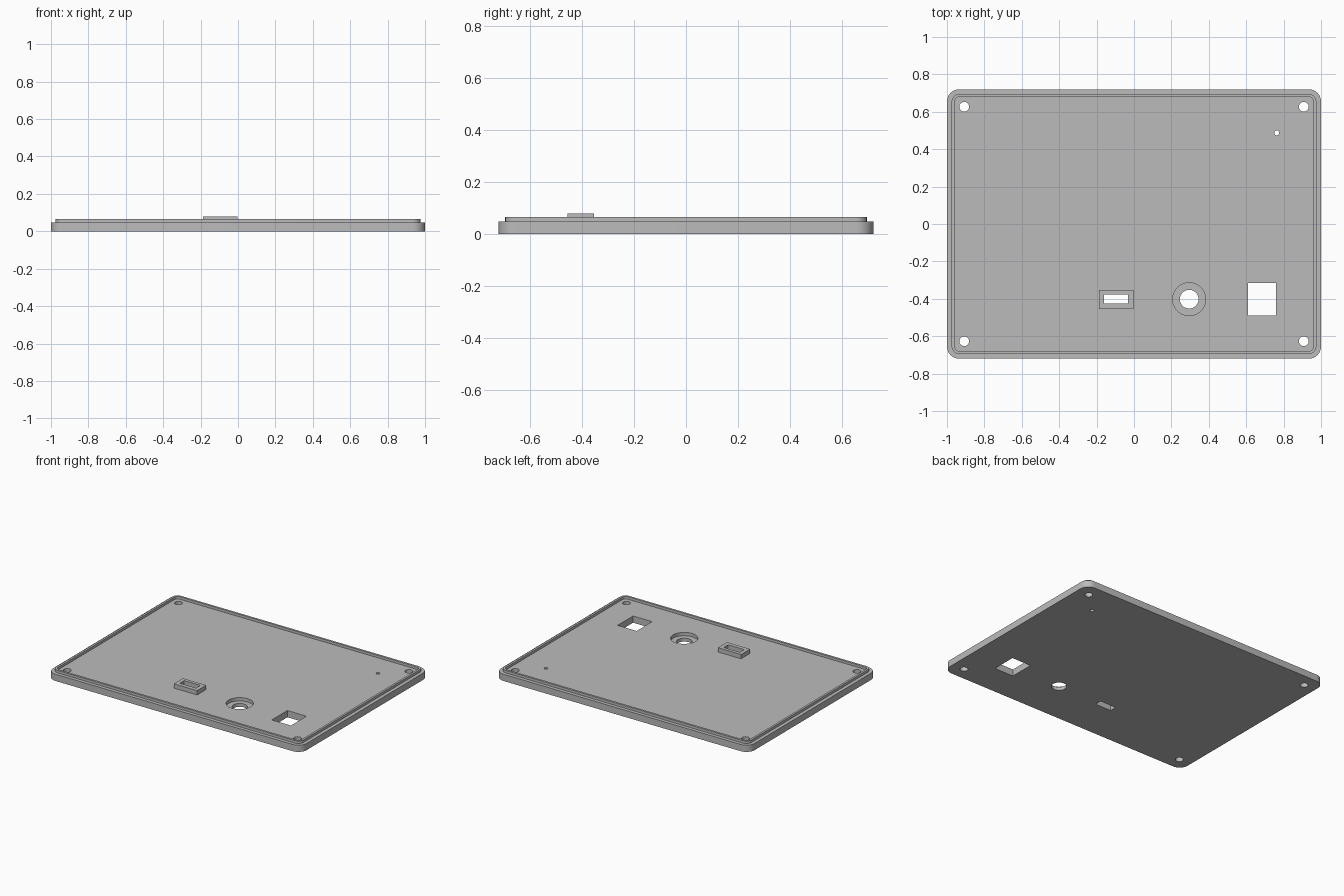
import bpy
import bmesh
from math import cos, sin, pi

if "Cube" in bpy.data.objects:
    bpy.data.objects.remove(bpy.data.objects["Cube"], do_unlink=True)

grey = bpy.data.materials.new("plain grey")
grey.use_nodes = True
COLOUR = (0.5, 0.5, 0.5, 1)
grey.diffuse_color = COLOUR
grey.node_tree.nodes["Principled BSDF"].inputs["Base Color"].default_value = COLOUR

FLOOR, LIP_TOP, BOSS_TOP = 0.048, 0.066, 0.079


def arc(cx, cy, r, start, sweep, steps):
    return [(cx + r * cos(start + sweep * i / steps),
             cy + r * sin(start + sweep * i / steps)) for i in range(steps + 1)]


def circle(cx, cy, r, sides=40):
    return arc(cx, cy, r, 0, 2 * pi, sides)[:-1]


def rectangle(x0, x1, y0, y1):
    return [(x0, y0), (x1, y0), (x1, y1), (x0, y1)]


def rounded(hx, hy, r):
    points = []
    for k, (sx, sy) in enumerate([(1, 1), (-1, 1), (-1, -1), (1, -1)]):
        points += arc(sx * (hx - r), sy * (hy - r), r, k * pi / 2, pi / 2, 10)
    return points


def prism(name, outline, z0, z1):
    bm = bmesh.new()
    base = bm.faces.new([bm.verts.new((x, y, z0)) for x, y in outline])
    top = bmesh.ops.extrude_face_region(bm, geom=[base])["geom"]
    bmesh.ops.translate(bm, vec=(0, 0, z1 - z0),
                        verts=[v for v in top if isinstance(v, bmesh.types.BMVert)])
    bmesh.ops.recalc_face_normals(bm, faces=bm.faces[:])
    mesh = bpy.data.meshes.new(name)
    bm.to_mesh(mesh)
    bm.free()
    mesh.materials.append(grey)
    obj = bpy.data.objects.new(name, mesh)
    bpy.context.collection.objects.link(obj)
    return obj


def activate(obj):
    bpy.ops.object.select_all(action="DESELECT")
    obj.select_set(True)
    bpy.context.view_layer.objects.active = obj


def cut(obj, outline, z0=-0.1, z1=0.2):
    cutter = prism("cutter", outline, z0, z1)
    cutter.hide_render = True
    activate(obj)
    mod = obj.modifiers.new("cut", "BOOLEAN")
    mod.operation = "DIFFERENCE"
    mod.solver = "EXACT"
    mod.object = cutter
    bpy.ops.object.modifier_apply(modifier=mod.name)
    bpy.data.objects.remove(cutter, do_unlink=True)


# Base plate with rounded corners
plate = prism("base_plate", rounded(1, 0.72, 0.065), 0, FLOOR)

# Screw holes in the corners and a pin hole
for sx in (-1, 1):
    for sy in (-1, 1):
        cut(plate, circle(sx * 0.908, sy * 0.627, 0.026))
cut(plate, circle(0.763, 0.487, 0.013, 24))

# Round opening with a wider counterbore
cut(plate, circle(0.295, -0.402, 0.05))
cut(plate, circle(0.295, -0.402, 0.088, 56), 0.024)

# Rectangular opening and connector slot
slot = rectangle(-0.16, -0.033, -0.426, -0.377)
cut(plate, rectangle(0.61, 0.76, -0.49, -0.315))
cut(plate, slot)

# Raised lip running round the plate
lip = prism("raised_lip", rounded(0.975, 0.695, 0.042), FLOOR, LIP_TOP)
cut(lip, rounded(0.96, 0.68, 0.028))

# Raised collar round the connector slot
collar = prism("slot_collar", rectangle(-0.187, -0.004, -0.455, -0.353), FLOOR, BOSS_TOP)
cut(collar, slot)

for part in (plate, lip, collar):
    activate(part)
    bpy.ops.object.shade_smooth_by_angle(angle=pi / 6)
